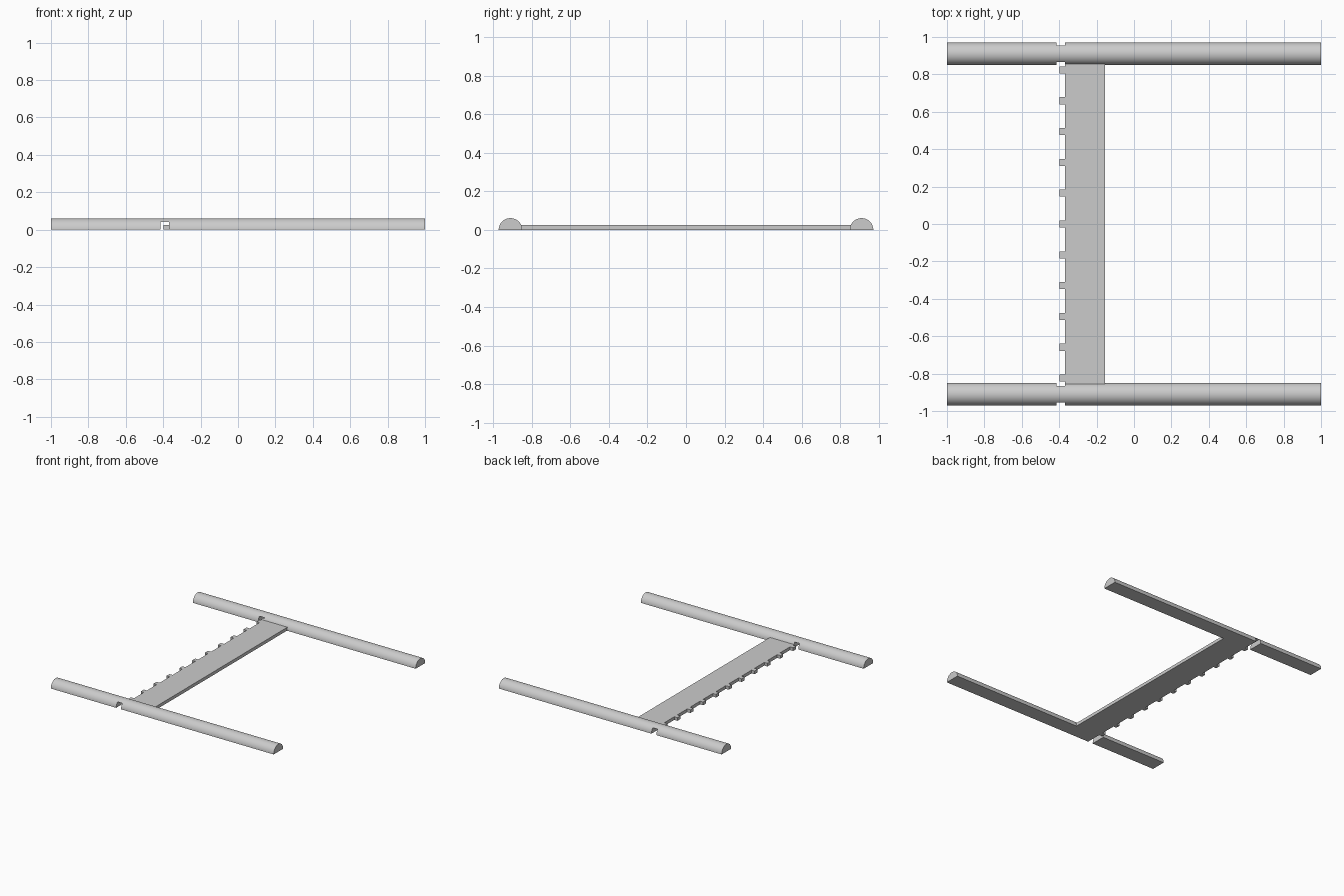
import bpy
import bmesh
from math import radians, pi, cos, sin
from mathutils import Matrix

default = bpy.data.objects.get("Cube")
if default:
    bpy.data.objects.remove(default, do_unlink=True)

RAIL_Y, RAIL_R = 0.91, 0.061
PLATE_H = 0.026
NOTCH = (-0.414, -0.37)

grey = bpy.data.materials.new("plain grey")
grey.use_nodes = True
colour = (0.6, 0.6, 0.6, 1)
grey.diffuse_color = colour
grey.node_tree.nodes["Principled BSDF"].inputs["Base Color"].default_value = colour


def make_object(name, bm):
    bmesh.ops.recalc_face_normals(bm, faces=bm.faces)
    mesh = bpy.data.meshes.new(name)
    bm.to_mesh(mesh)
    bm.free()
    mesh.materials.append(grey)
    obj = bpy.data.objects.new(name, mesh)
    bpy.context.collection.objects.link(obj)
    return obj


def extrude_outline(name, points, offset):
    bm = bmesh.new()
    face = bm.faces.new([bm.verts.new(p) for p in points])
    result = bmesh.ops.extrude_face_region(bm, geom=[face], use_keep_orig=True)
    verts = [g for g in result["geom"] if isinstance(g, bmesh.types.BMVert)]
    bmesh.ops.translate(bm, verts=verts, vec=offset)
    return make_object(name, bm)


# Cutter for the square slot under both rails
bm = bmesh.new()
bmesh.ops.create_cube(bm, size=1, matrix=Matrix.Translation((sum(NOTCH) / 2, 0, 0))
                      @ Matrix.Diagonal((NOTCH[1] - NOTCH[0], 3, 0.084, 1)))
cutter = make_object("slot_cutter", bm)
cutter.hide_render = True
cutter.hide_viewport = True
cutter.display_type = "WIRE"

# Half-round rails
for name, side in (("front_rail", -1), ("back_rail", 1)):
    steps = 32
    arc = [(-1, side * RAIL_Y + RAIL_R * cos(pi * i / steps), RAIL_R * sin(pi * i / steps))
           for i in range(steps + 1)]
    rail = extrude_outline(name, arc, (2, 0, 0))
    slot = rail.modifiers.new("slot", "BOOLEAN")
    slot.operation = "DIFFERENCE"
    slot.solver = "EXACT"
    slot.object = cutter
    bpy.ops.object.select_all(action="DESELECT")
    rail.select_set(True)
    bpy.context.view_layer.objects.active = rail
    bpy.ops.object.modifier_apply(modifier=slot.name)
    bpy.ops.object.shade_smooth_by_angle(angle=radians(30))

# Cross plate with a row of square teeth along its left-hand edge
half = RAIL_Y - RAIL_R + 0.007
outline = [(-0.155, -half, 0), (-0.155, half, 0), (NOTCH[1], half, 0)]
for i in range(5, -6, -1):
    y, w = i * 0.1648, 0.019
    outline += [(NOTCH[1], y + w, 0), (-0.398, y + w, 0),
                (-0.398, y - w, 0), (NOTCH[1], y - w, 0)]
outline.append((NOTCH[1], -half, 0))
extrude_outline("toothed_cross_plate", outline, (0, 0, PLATE_H))
